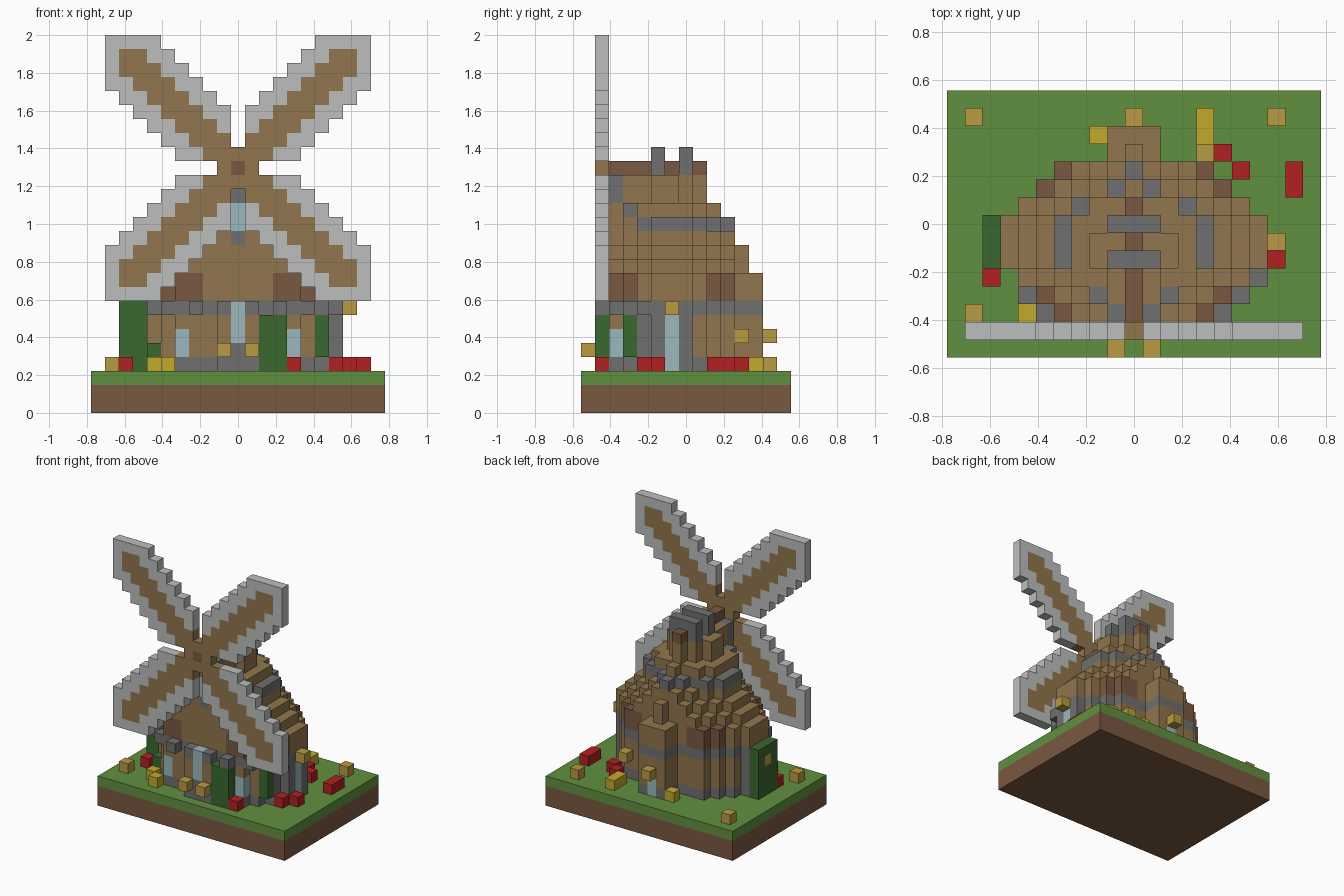
import bpy
import bmesh
from mathutils import Vector

default_cube = bpy.data.objects.get("Cube")
if default_cube:
    bpy.data.objects.remove(default_cube, do_unlink=True)

UNIT = 2 / 27  # edge of one block

COLOURS = {
    "timber": (145, 118, 77), "stone": (112, 112, 112), "earth": (122, 88, 65),
    "sailcloth": (188, 190, 189), "lamp": (186, 155, 66), "yellow_petal": (194, 170, 45),
    "red_petal": (178, 32, 35), "leaf": (58, 104, 48), "glass": (155, 185, 190),
    "grass": (97, 144, 64),
}


def linear(channel):
    c = channel / 255
    return c / 12.92 if c <= 0.04045 else ((c + 0.055) / 1.055) ** 2.4


def make_material(name, rgb):
    colour = (*map(linear, rgb), 1)
    material = bpy.data.materials.new(name)
    material.use_nodes = True
    material.diffuse_color = colour
    shader = material.node_tree.nodes["Principled BSDF"]
    shader.inputs["Base Color"].default_value = colour
    shader.inputs["Roughness"].default_value = 0.9
    return material


MATERIALS = {name: make_material(name, rgb) for name, rgb in COLOURS.items()}
parts = {}  # part name -> {block position: colour}


def fill(part, colour, xs, ys, zs):
    """Fill a box of blocks; each range is one index or an inclusive pair."""
    spans = [range(r[0], r[1] + 1) if isinstance(r, tuple) else (r,) for r in (xs, ys, zs)]
    cells = parts.setdefault(part, {})
    for x in spans[0]:
        for y in spans[1]:
            for z in spans[2]:
                cells[x, y, z] = colour


def build(part, cells, occupied):
    """Turn blocks into a mesh of their exposed faces."""
    bm = bmesh.new()
    names = sorted(set(cells.values()))
    axes = [Vector(a) for a in ((1, 0, 0), (0, 1, 0), (0, 0, 1))]
    for cell, colour in cells.items():
        centre = Vector(cell) + axes[2] / 2
        for n, axis in enumerate(axes):
            for normal in (axis, -axis):
                if tuple(int(v) for v in Vector(cell) + normal) in occupied:
                    continue
                u = axes[(n + 1) % 3]
                v = normal.cross(u)
                corners = (u + v, v - u, -u - v, u - v)
                face = bm.faces.new([bm.verts.new((centre + (normal + c) / 2) * UNIT)
                                     for c in corners])
                face.material_index = names.index(colour)
    bmesh.ops.remove_doubles(bm, verts=bm.verts, dist=UNIT / 100)
    mesh = bpy.data.meshes.new(part)
    bm.to_mesh(mesh)
    bm.free()
    for name in names:
        mesh.materials.append(MATERIALS[name])
    bpy.context.collection.objects.link(bpy.data.objects.new(part, mesh))


# Ground slab
fill("ground", "earth", (-10, 10), (-7, 7), (0, 1))
fill("ground", "grass", (-10, 10), (-7, 7), 2)

# Tower: half width of every row, front to back, for each group of layers
BASE = [4, 5, 6, 7, 7, 7, 6, 5, 4, 1, 1]
LAYERS = [
    ((3, 9), BASE),
    ((10, 10), [3, 4, 5, 6, 6, 6, 5, 4, 3, 0]),
    ((11, 11), [2, 3, 4, 5, 5, 5, 4, 3, 2, 0]),
    ((12, 12), [1, 2, 3, 4, 4, 4, 3, 2, 1]),
    ((13, 13), [1, 2, 3, 4, 4, 4, 3, 1, 0]),
    ((14, 14), [1, 2, 3, 3, 3, 3, 2, 0]),
    ((15, 16), [1, 1, 1, 2, 2, 1, 0]),
]
for layer, widths in LAYERS:
    for row, w in enumerate(widths):
        fill("tower", "timber", (-w, w), row - 5, layer)

# Stone footing, belt with front overhang, and upper collar rising to the front
for row, w in enumerate(BASE):
    fill("tower", "stone", (-w, w), row - 5, 3)
    fill("tower", "stone", (-w, w), row - 5, 7)
for y, w in ((-5, 5), (-4, 6)):
    fill("tower", "stone", (-w, w), y, 7)
fill("tower", "stone", 7, -3, 7)
for row, w in enumerate(LAYERS[4][1]):
    if row > 1:
        fill("tower", "stone", (-w, w), row - 5, 13)
for side in (-1, 1):
    fill("tower", "stone", 2 * side, -4, 14)
    fill("tower", "stone", side, -5, (15, 16))
fill("tower", "stone", 0, -5, (15, 16))

# Dark panels on the four diagonal corners
for (x, y, z) in parts["tower"]:
    if z in (8, 9) and abs(x) >= 3 and abs(y + 1) >= 3:
        parts["tower"][x, y, z] = "earth"

# Windows and doors
for side in (-1, 1):
    fill("tower", "glass", 4 * side, -5, (4, 5))
    fill("tower", "stone", 7 * side, (-2, 0), (3, 7))
    fill("tower", "glass", 7 * side, -1, (3, 6))
fill("tower", "stone", 6, -3, (4, 6))
fill("tower", "glass", 0, 5, (3, 4))
fill("tower", "stone", 0, -5, 12)
fill("tower", "glass", 0, -5, (13, 14))

# Front porch
fill("porch", "timber", (-1, 1), -6, (3, 6))
fill("porch", "stone", (-1, 1), -6, 3)
fill("porch", "stone", 0, -6, 4)
fill("porch", "stone", (-1, 1), -6, 7)
fill("porch", "glass", 0, -6, (5, 7))
for side in (-3, 3):
    fill("porch", "stone", side, -6, 7)

# Axle with two stone saddles
fill("axle", "earth", 0, (-5, 1), 17)
for y in (-2, 0):
    fill("saddles", "stone", (-1, 1), y, 18)
    for x in (-1, 1):
        fill("saddles", "stone", x, y, 17)

# Four diagonal sails with a timber core, and the hub
for sx in (-1, 1):
    for sz in (-1, 1):
        for d in range(1, 10):
            for e in range(1, 10):
                gap = abs(d - e)
                if gap <= 3:
                    core = gap <= 1 and max(d, e) <= 8
                    fill("sails", "timber" if core else "sailcloth",
                         sx * d, -6, 17 + sz * e)
fill("sails", "timber", (-1, 1), -6, (16, 18))
fill("sails", "earth", 0, -6, 17)

# Climbing plants
fill("vines", "leaf", -8, (-2, 0), (3, 7))
fill("vines", "leaf", (2, 3), -6, (3, 6))
fill("vines", "leaf", 6, -4, (4, 6))
fill("vines", "leaf", -6, -4, 4)
fill("tower", "leaf", -7, -2, (3, 7))

# Lamps on the walls and on the lawn
for x, y, z in ((-1, -7, 4), (1, -7, 4), (8, -1, 7), (-8, -1, 6), (0, 6, 5), (4, 4, 5),
                (-9, 6, 3), (8, 6, 3), (-9, -5, 3)):
    fill("lamps", "lamp", x, y, z)
parts["vines"].pop((-8, -1, 6))

# Flower clumps
for x, y in ((4, -6), (7, -3), (8, -2), (-8, -3), (9, 2), (9, 3), (6, 3), (5, 4)):
    fill("red_flowers", "red_petal", x, y, 3)
for x, y in ((-6, -5), (-5, -6), (4, 5), (4, 6), (-2, 5)):
    fill("yellow_flowers", "yellow_petal", x, y, 3)

all_cells = {cell for cells in parts.values() for cell in cells}
for part_name, part_cells in parts.items():
    build(part_name, part_cells, all_cells)
